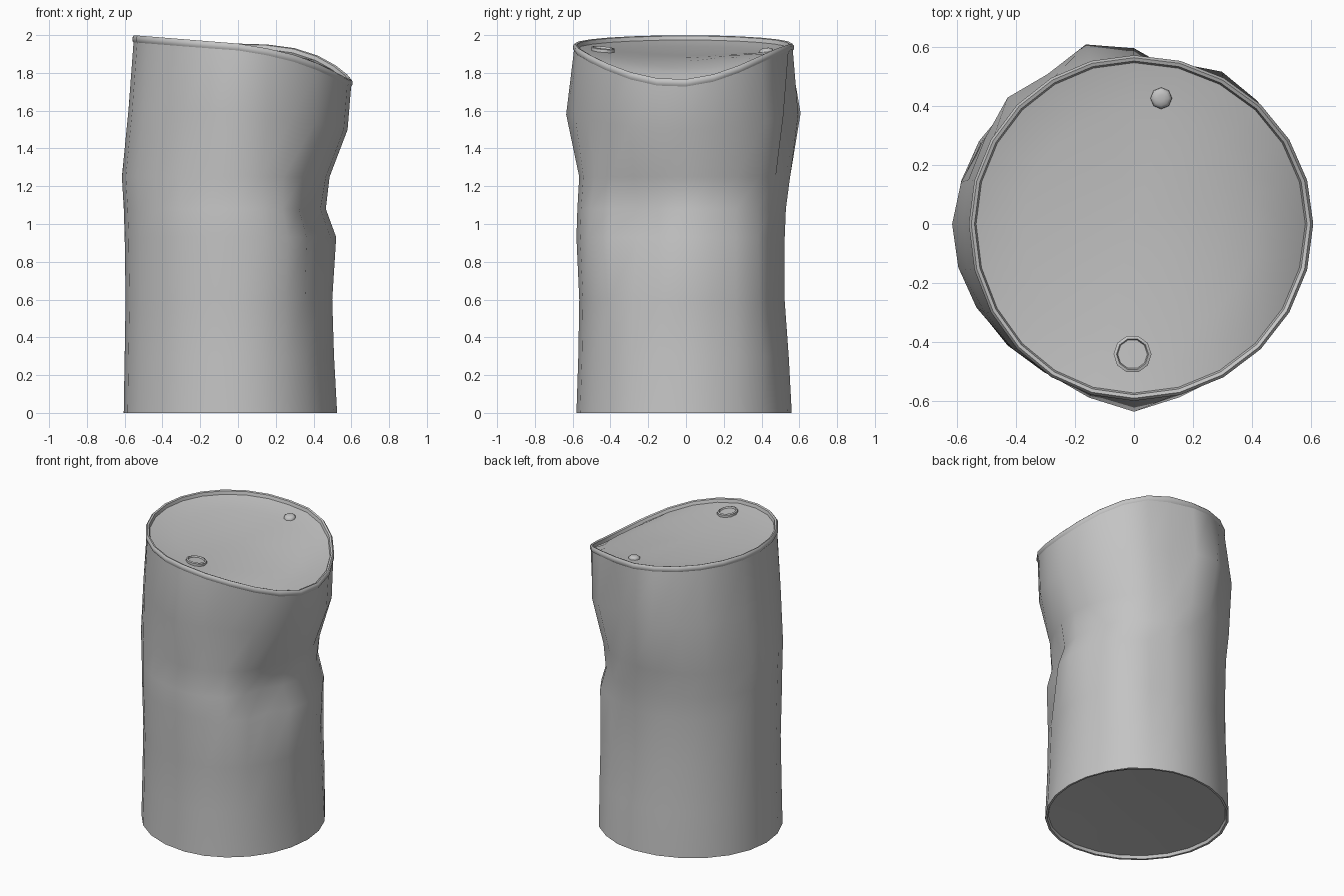
import bpy
import bmesh
from math import cos, sin, pi, exp, radians
from mathutils import Vector

if "Cube" in bpy.data.objects:
    bpy.data.objects.remove(bpy.data.objects["Cube"], do_unlink=True)

SIDES = 24
steel = bpy.data.materials.new("grey_steel")
steel.use_nodes = True
STEEL = (0.55, 0.55, 0.55, 1)
steel.diffuse_color = STEEL
steel.node_tree.nodes["Principled BSDF"].inputs["Base Color"].default_value = STEEL

# Wall sections: height, then reach to -x, +x, -y, +y
SECTIONS = [
    (0.0, 0.605, 0.525, 0.58, 0.56),
    (0.3, 0.60, 0.51, 0.57, 0.545),
    (0.6, 0.595, 0.50, 0.565, 0.525),
    (0.93, 0.60, 0.52, 0.58, 0.525),
    (1.08, 0.605, 0.465, 0.575, 0.53),
    (1.25, 0.615, 0.485, 0.565, 0.55),
    (1.58, 0.58, 0.58, 0.60, 0.58),
    (1.92, 0.553, 0.60, 0.592, 0.565),
]

# Dents and ridges: angle, height, angular width, height width, depth
DENTS = [
    (-31, 1.0, 13, 0.2, -0.07),
    (-52, 0.95, 10, 0.3, 0.02),
    (-17, 0.4, 12, 0.25, -0.015),
    (100, 1.56, 11, 0.2, 0.06),
    (76, 1.58, 11, 0.2, -0.06),
    (55, 1.6, 9, 0.2, 0.03),
    (45, 0.6, 10, 0.5, 0.025),
    (70, 0.7, 14, 0.4, -0.025),
    (-90, 1.6, 14, 0.17, 0.035),
    (-118, 1.4, 12, 0.2, -0.025),
    (-62, 1.45, 12, 0.2, -0.02),
    (135, 1.55, 10, 0.2, 0.025),
    (155, 1.2, 12, 0.25, -0.02),
]


def lid_height(x, y):
    """Height of the buckled top edge."""
    px = max(x, 0)
    return 1.955 - 0.08 * x - 0.65 * px ** 3 + 0.12 * px * y


def outline(section, scale=1.0):
    _, left, right, front, back = section
    points = []
    for i in range(SIDES):
        a = 2 * pi * i / SIDES
        x = cos(a) * (right if cos(a) > 0 else left)
        y = sin(a) * (back if sin(a) > 0 else front)
        points.append(Vector((x * scale, y * scale, 0)))
    return points


def wall_ring(section):
    ring = []
    z = section[0]
    for i, p in enumerate(outline(section)):
        push = 0
        for angle, height, wide, tall, depth in DENTS:
            turn = (360 * i / SIDES - angle + 180) % 360 - 180
            push += depth * exp(-(turn / wide) ** 2 - ((z - height) / tall) ** 2)
        p += p.normalized() * push
        p.z = z
        if z > 1.25:
            # Upper wall follows the sloping top edge
            p.z = 1.25 + (z - 1.25) * (lid_height(p.x, p.y) - 1.25) / 0.705
        ring.append(p)
    return ring


def edge_ring(scale, drop):
    ring = outline(SECTIONS[-1], scale)
    for p in ring:
        full = p / scale
        p.z = lid_height(full.x, full.y) - drop
    return ring


def loft(name, rings, centre=None):
    bm = bmesh.new()
    loops = [[bm.verts.new(p) for p in ring] for ring in rings]
    n = len(loops[0])
    for low, high in zip(loops, loops[1:]):
        for i in range(n):
            j = (i + 1) % n
            bm.faces.new((low[i], low[j], high[j], high[i]))
    if centre is not None:
        tip = bm.verts.new(centre)
        for i in range(n):
            bm.faces.new((loops[-1][i], loops[-1][(i + 1) % n], tip))
    mesh = bpy.data.meshes.new(name)
    bm.to_mesh(mesh)
    bm.free()
    mesh.materials.append(steel)
    obj = bpy.data.objects.new(name, mesh)
    bpy.context.collection.objects.link(obj)
    bpy.ops.object.select_all(action="DESELECT")
    obj.select_set(True)
    bpy.context.view_layer.objects.active = obj
    bpy.ops.object.shade_smooth_by_angle(angle=radians(50))
    return obj


# Dented wall
loft("barrel_wall", [wall_ring(s) for s in SECTIONS])

# Rolled lip around the top
loft("top_lip", [edge_ring(0.99, 0.045), edge_ring(1.01, 0.03), edge_ring(1.01, 0.01),
                 edge_ring(0.995, 0), edge_ring(0.975, 0.004), edge_ring(0.965, 0.025)])


def lid_point(x, y):
    """Sagging lid surface, slightly below the lip."""
    r2 = min((x * x + y * y) / 0.34, 1)
    return Vector((x, y, lid_height(x, y) - 0.025 - 0.035 * (1 - r2)))


# Lid
lid_rings = [edge_ring(0.965, 0.025)]
for scale in (0.85, 0.68, 0.5, 0.3, 0.15):
    lid_rings.append([lid_point(p.x, p.y) for p in outline(SECTIONS[-1], scale)])
loft("lid", lid_rings, lid_point(0, 0))

# Recessed base, wound to face downward
base_rings = []
for scale, z in ((1.0, 0.0), (0.975, 0.0), (0.965, 0.02), (0.6, 0.03), (0.3, 0.035)):
    ring = outline(SECTIONS[0], scale)
    for p in ring:
        p.z = z
    base_rings.append(ring[::-1])
loft("base", base_rings, (-0.03, 0, 0.035))


def bung(name, x, y, profile, sides=10):
    """Lathed plug seated on the lid; profile is radius, height."""
    rings = []
    for radius, height in profile:
        ring = []
        for i in range(sides):
            a = 2 * pi * i / sides
            p = lid_point(x + radius * cos(a), y + radius * sin(a))
            p.z += height
            ring.append(p)
        rings.append(ring)
    tip = lid_point(x, y)
    tip.z += profile[-1][1]
    loft(name, rings, tip)


# Filler plugs
bung("large_bung", -0.005, -0.44, [(0.064, -0.01), (0.064, 0.016), (0.054, 0.02), (0.05, 0.01)])
bung("small_bung", 0.092, 0.425, [(0.037, -0.01), (0.036, 0.01), (0.026, 0.018), (0.012, 0.021)], 8)
